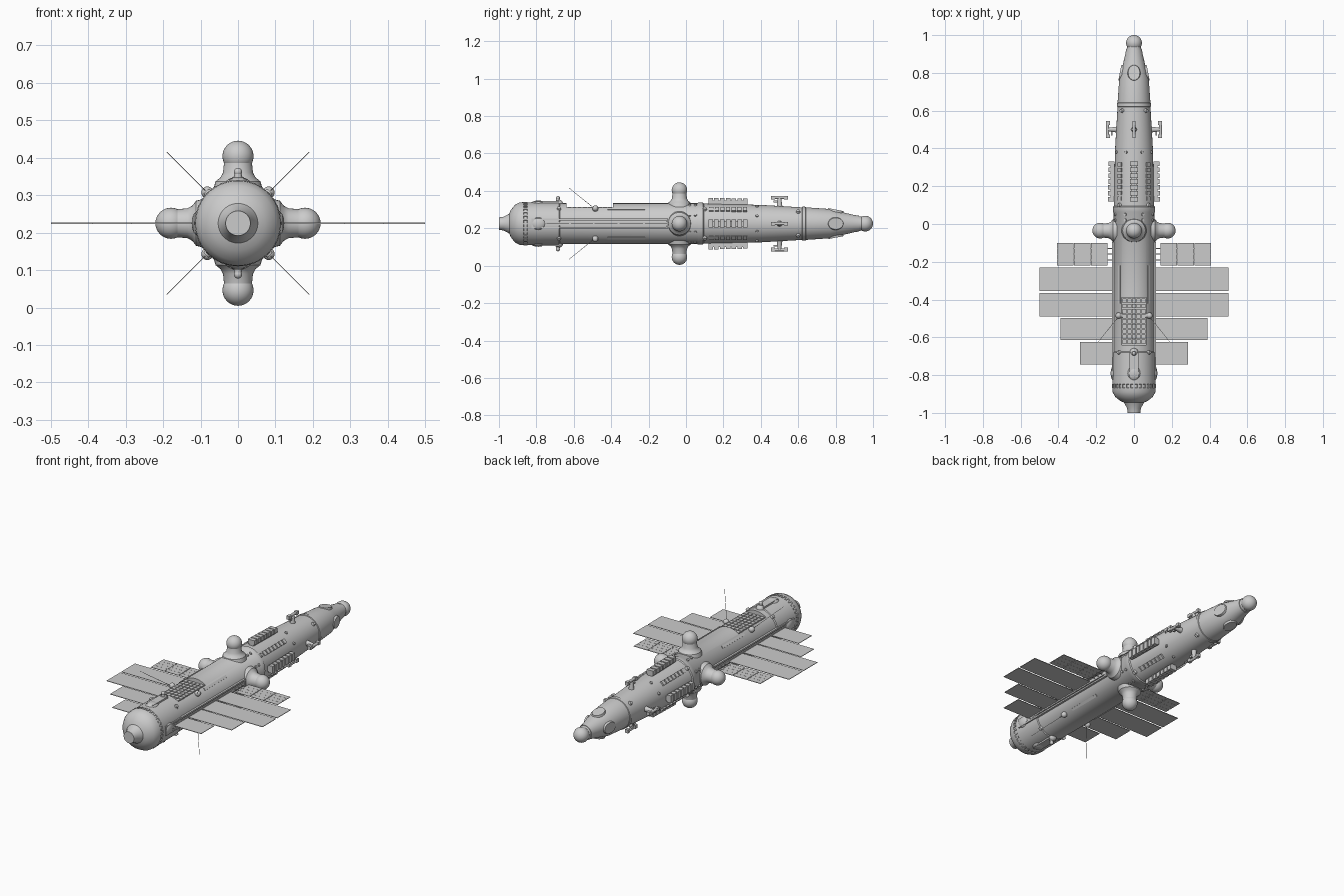
import bpy, bmesh, math
from mathutils import Matrix, Vector

if "Cube" in bpy.data.objects:
    bpy.data.objects.remove(bpy.data.objects["Cube"])

ZC = 0.225                                   # height of the hull axis
CARD = [i * math.pi / 2 for i in range(4)]   # top, right, bottom, left
DIAG = [a + math.pi / 4 for a in CARD]
T = Matrix.Translation


def radial(a, y, r):
    """Frame on the hull: local z points outward, local y runs along the hull."""
    return T((0, y, ZC)) @ Matrix.Rotation(a, 4, 'Y') @ T((0, 0, r))


def box(bm, m, sx, sy, sz):
    bmesh.ops.create_cube(bm, size=1, matrix=m @ Matrix.Diagonal((sx, sy, sz, 1)))


def ball(bm, m, r, u=20, v=12):
    bmesh.ops.create_uvsphere(bm, u_segments=u, v_segments=v, radius=r, matrix=m)


def cone(bm, m, r1, r2, h, n=16):
    bmesh.ops.create_cone(bm, cap_ends=True, segments=n, radius1=r1, radius2=r2,
                          depth=h, matrix=m)


def lathe(bm, m, profile, n=48):
    """Revolve (height, radius) points about local z, with capped ends."""
    rings = [[bm.verts.new(m @ Vector((r * math.cos(2 * math.pi * k / n),
                                       r * math.sin(2 * math.pi * k / n), h)))
              for k in range(n)] for h, r in profile]
    for a, b in zip(rings, rings[1:]):
        for k in range(n):
            bm.faces.new((a[k], a[(k + 1) % n], b[(k + 1) % n], b[k]))
    bm.faces.new(rings[0][::-1])
    bm.faces.new(rings[-1])


def finish(bm, name, cutter=None):
    bmesh.ops.recalc_face_normals(bm, faces=bm.faces)
    me = bpy.data.meshes.new(name)
    bm.to_mesh(me)
    bm.free()
    ob = bpy.data.objects.new(name, me)
    bpy.context.collection.objects.link(ob)
    bpy.ops.object.select_all(action='DESELECT')
    ob.select_set(True)
    bpy.context.view_layer.objects.active = ob
    if cutter:
        mod = ob.modifiers.new("cut", 'BOOLEAN')
        mod.object = cutter
        mod.operation = 'DIFFERENCE'
        bpy.ops.object.modifier_apply(modifier="cut")
        bpy.data.objects.remove(cutter)
    bpy.ops.object.shade_smooth_by_angle(angle=math.radians(32))
    return ob


ALONG = T((0, 0, ZC)) @ Matrix.Rotation(-math.pi / 2, 4, 'X')

# Hull with a recessed bay on top
bm = bmesh.new()
box(bm, T((0, -0.515, 0.36)), 0.13, 0.25, 0.11)
bay = finish(bm, "bay_cutter")
bay.hide_render = True
bm = bmesh.new()
lathe(bm, ALONG, [(-1, .033), (-.975, .037), (-.945, .053), (-.937, .072), (-.915, .1),
                  (-.89, .113), (-.868, .115), (-.866, .111), (-.85, .111), (-.848, .114),
                  (-.68, .113), (-.675, .109), (.06, .109), (.065, .112), (.09, .112),
                  (.095, .107), (.4, .1), (.62, .087), (.622, .091), (.64, .09),
                  (.642, .087), (.77, .078), (.81, .067), (.9, .046), (.925, .042)], 64)
finish(bm, "hull", bay)

# Nose docking ball and flat nose plates
bm = bmesh.new()
ball(bm, T((0, 0.958, ZC)), 0.042, 32, 16)
cone(bm, ALONG @ T((0, 0, 0.92)), 0.044, 0.036, 0.05, 32)
finish(bm, "nose_dock")
bm = bmesh.new()
for a in CARD:
    m = radial(a, 0.80, 0.069) @ Matrix.Rotation(math.radians(-11), 4, 'X')
    cone(bm, m @ Matrix.Diagonal((1, 1.3, 1, 1)), 0.034, 0.031, 0.012, 24)
finish(bm, "nose_plates")

# Four docking ports with flared necks
bm = bmesh.new()
for a in CARD:
    lathe(bm, radial(a, -0.035, 0),
          [(.09, .066), (.112, .06), (.122, .047), (.135, .04), (.165, .037), (.18, .035)], 32)
    ball(bm, radial(a, -0.035, 0.179), 0.0415, 32, 16)
finish(bm, "docking_ports")

# Stern ring clamps
bm = bmesh.new()
for i in range(32):
    box(bm, radial(i * math.pi / 16, -0.858, 0.112), 0.009, 0.022, 0.008)
finish(bm, "stern_clamps")

# Solar panels: (y from, y to, outer x)
bm = bmesh.new()
for s in (-1, 1):
    for y0, y1, x in ((-.355, -.23, .5), (-.49, -.365, .5), (-.615, -.497, .39),
                      (-.745, -.625, .285)):
        box(bm, T((s * (x + .1) / 2, (y0 + y1) / 2, ZC)), x - .1, y1 - y0, .003)
finish(bm, "solar_panels")

# Slatted radiators
bm = bmesh.new()
for s in (-1, 1):
    for c in range(3):
        for r in range(4):
            box(bm, T((s * (.183 + .09 * c), -.115 - .03 * r, ZC)), .087, .0275, .003)
    for y in (-.13, -.16, -.19):
        box(bm, T((s * .255, y, ZC)), .3, .005, .002)
finish(bm, "radiators")

# Side rails that carry the panels
bm = bmesh.new()
for s in (-1, 1):
    for dz in (-.022, .022):
        box(bm, T((s * .108, -.46, ZC + dz)), .018, .72, .009)
    box(bm, T((s * .108, -.455, ZC)), .012, .7, .018)
    for y in (-.82, -.1):
        box(bm, T((s * .108, y, ZC)), .018, .01, .053)
finish(bm, "side_rails")

# Equipment grid inside the top bay
bm = bmesh.new()
for i in range(5):
    for j in range(9):
        box(bm, T(((i - 2) * .025, -.515 + (j - 4) * .027, .308)), .021, .023, .014)
finish(bm, "bay_grid")

# Diagonal hull strips and window plates
bm = bmesh.new()
for a in DIAG:
    box(bm, radial(a, -.32, .109), .014, .2, .008)
    for i in range(7):
        box(bm, radial(a, .135 + i * .03, .106), .026, .022, .01)
finish(bm, "hull_strips")

# Ribbed equipment rows
bm = bmesh.new()
for a in CARD:
    box(bm, radial(a, .225, .113), .03, .21, .022)
    for i in range(7):
        box(bm, radial(a, .132 + i * .031, .125 - .0007 * i), .042, .024, .026)
finish(bm, "ribbed_rows")

# Outrigger bars on stalks
bm = bmesh.new()
for a in CARD:
    cone(bm, radial(a, .5, .112), .016, .009, .05)
    cone(bm, radial(a, .5, .14) @ Matrix.Rotation(math.pi / 2, 4, 'X'), .008, .008, .085)
    box(bm, radial(a, .485, .118), .01, .035, .01)
    for dy in (-.035, .035):
        box(bm, radial(a, .5 + dy, .138), .018, .02, .02)
finish(bm, "outriggers")

# Whip antennas and their knobs
bm = bmesh.new()
for a in DIAG:
    ball(bm, radial(a, -.485, .116), .016)
    cone(bm, radial(a, -.485, .107), .018, .014, .014)
    p, q = radial(a, -.49, .115).translation, radial(a, -.625, .269).translation
    d = q - p
    cone(bm, T((p + q) / 2) @ d.to_track_quat('Z', 'Y').to_matrix().to_4x4(),
         .0015, .001, d.length, 6)
finish(bm, "antennas")

# Small hull studs
bm = bmesh.new()
for a in DIAG:
    for y, r in ((.1, .11), (.6, .09), (-.68, .112)):
        cone(bm, radial(a, y, r), .013, .009, .018)
    for da in (-.35, .35):
        for y, r in ((.38, .101), (.05, .109), (.02, .109)):
            cone(bm, radial(a + da, y, r), .009, .007, .012, 12)
finish(bm, "hull_studs")

# Stern sensor pods above and below, and side domes
bm = bmesh.new()
for a in CARD[::2]:
    box(bm, radial(a, -.745, .111), .046, .13, .018)
    cone(bm, radial(a, -.685, .125), .012, .009, .03)
    ball(bm, radial(a, -.685, .137), .011)
    ball(bm, radial(a, -.68, .105), .023)
for a in CARD:
    ball(bm, radial(a, -.79, .105) @ Matrix.Diagonal((1, 1.2, .55, 1)), .034)
finish(bm, "stern_sensors")
